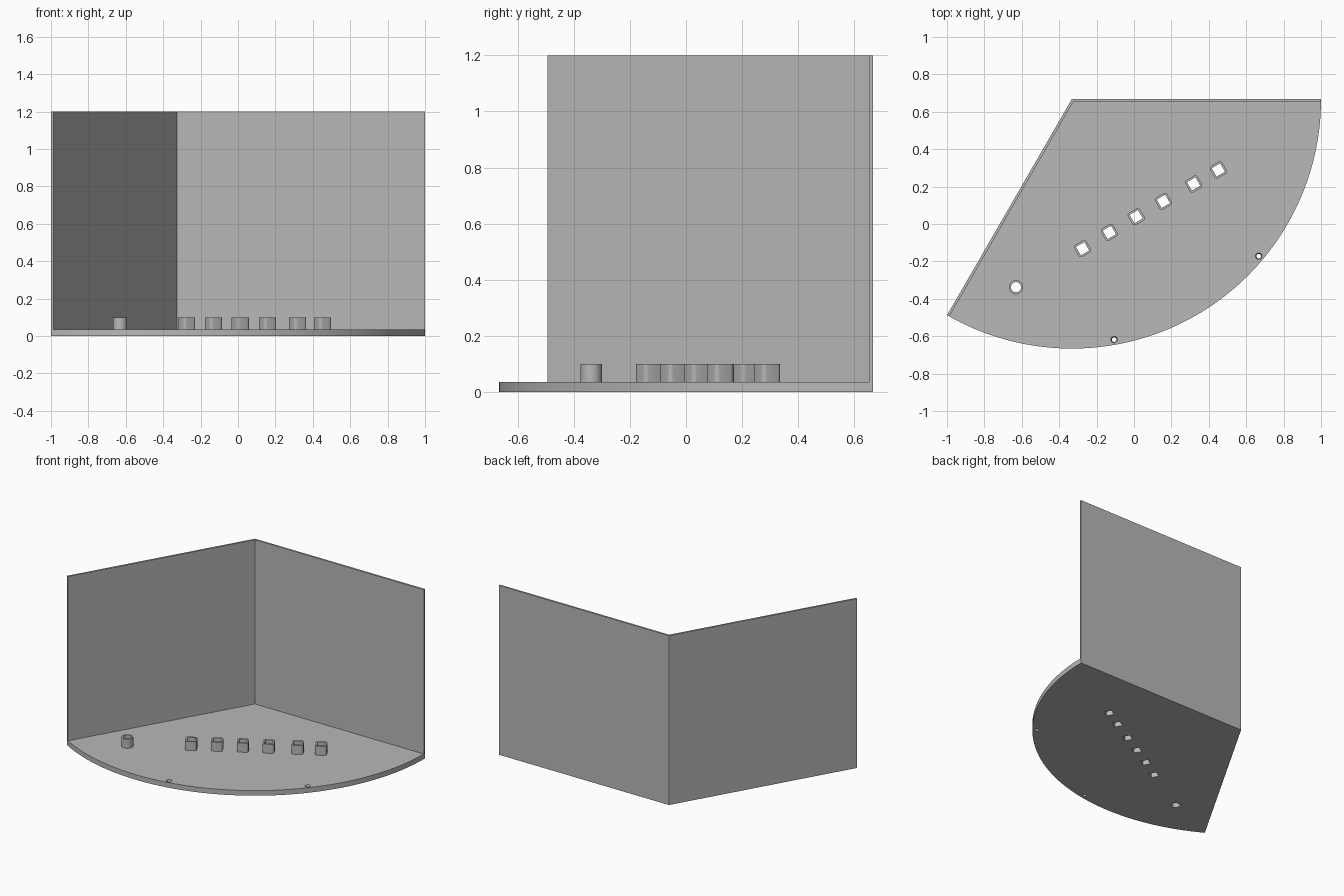
import bpy, bmesh
from math import sin, cos, pi, radians
from mathutils import Vector

if "Cube" in bpy.data.objects:
    bpy.data.objects.remove(bpy.data.objects["Cube"])

grey = bpy.data.materials.new("plain grey")
grey.use_nodes = True
grey.diffuse_color = (0.48, 0.48, 0.48, 1)
grey.node_tree.nodes["Principled BSDF"].inputs["Base Color"].default_value = (0.48, 0.48, 0.48, 1)

APEX = Vector((-0.333, 0.667))
RADIUS, BASE_TOP, POST_TOP, WALL_TOP, WALL = 1.333, 0.036, 0.1, 1.2, 0.014


def polar(radius, degrees, centre=APEX):
    a = radians(degrees)
    return centre + Vector((cos(a), sin(a))) * radius


def circle(centre, radius, count=32):
    return [polar(radius, 360 * i / count, centre) for i in range(count)]


def rounded_square(centre, size, corner, turn=30, steps=5):
    points = []
    for quarter in range(4):
        middle = polar((size / 2 - corner) * 2 ** 0.5, turn + 45 + 90 * quarter, centre)
        for i in range(steps + 1):
            points.append(polar(corner, turn + 90 * quarter + 90 * i / steps, middle))
    return points


def loft(name, rings, cyclic=False):
    """Skin a stack of (outline, height) rings; cyclic makes a hollow tube."""
    bm = bmesh.new()
    loops = [[bm.verts.new((p.x, p.y, z)) for p in outline] for outline, z in rings]
    pairs = list(zip(loops, loops[1:]))
    if cyclic:
        pairs.append((loops[-1], loops[0]))
    else:
        bm.faces.new(loops[0][::-1])
        bm.faces.new(loops[-1])
    for low, high in pairs:
        n = len(low)
        for i in range(n):
            j = (i + 1) % n
            bm.faces.new((low[i], low[j], high[j], high[i]))
    bmesh.ops.recalc_face_normals(bm, faces=bm.faces)
    mesh = bpy.data.meshes.new(name)
    bm.to_mesh(mesh)
    bm.free()
    mesh.materials.append(grey)
    obj = bpy.data.objects.new(name, mesh)
    bpy.context.collection.objects.link(obj)
    return obj


def smooth(obj):
    bpy.ops.object.select_all(action="DESELECT")
    obj.select_set(True)
    bpy.context.view_layer.objects.active = obj
    bpy.ops.object.shade_smooth_by_angle(angle=radians(30))


# Fan-shaped base plate
arc = [polar(RADIUS, -120 + 120 * i / 72) for i in range(73)]
base = loft("base_plate", [([APEX] + arc, 0), ([APEX] + arc, BASE_TOP)])

# Two upright walls meeting at the corner, as one bent panel
inner = APEX + Vector((WALL / 3 ** 0.5, -WALL))
right_end, left_end = polar(RADIUS, 0), polar(RADIUS, -120)
panel = [APEX, left_end, left_end + polar(WALL, -30, Vector((0, 0))),
         inner, right_end - Vector((0, WALL)), right_end]
loft("corner_walls", [(panel, BASE_TOP), (panel, WALL_TOP)])

cutters = []


def hollow_post(name, outer, bore):
    smooth(loft(name, [(outer, BASE_TOP), (outer, POST_TOP),
                       (bore, POST_TOP), (bore, BASE_TOP)], cyclic=True))
    cutters.append(loft(name + "_cutter", [(bore, -0.1), (bore, 0.2)]))


# Row of hollow square posts
spots = [(-0.275, -0.132), (-0.132, -0.045), (0.012, 0.039),
         (0.157, 0.121), (0.319, 0.214), (0.451, 0.289)]
for i, spot in enumerate(spots):
    c = Vector(spot)
    hollow_post(f"square_post_{i + 1}", rounded_square(c, 0.075, 0.015),
                rounded_square(c, 0.052, 0.002))

# Hollow round post
c = Vector((-0.631, -0.338))
hollow_post("round_post", circle(c, 0.038), circle(c, 0.027))

# Countersunk holes near the curved rim
for angle in (-40, -80):
    c = polar(1.305, angle)
    small, wide = circle(c, 0.012), circle(c, 0.018)
    cutters.append(loft("rim_hole_cutter", [(small, -0.1), (small, BASE_TOP / 2),
                                            (wide, BASE_TOP), (wide, 0.1)]))

# Cut the openings through the base
for cutter in cutters:
    mod = base.modifiers.new("opening", "BOOLEAN")
    mod.operation, mod.solver, mod.object = "DIFFERENCE", "EXACT", cutter
bpy.context.view_layer.update()
cut = bpy.data.meshes.new_from_object(base.evaluated_get(bpy.context.evaluated_depsgraph_get()))
base.modifiers.clear()
base.data = cut
for cutter in cutters:
    bpy.data.objects.remove(cutter)
smooth(base)
